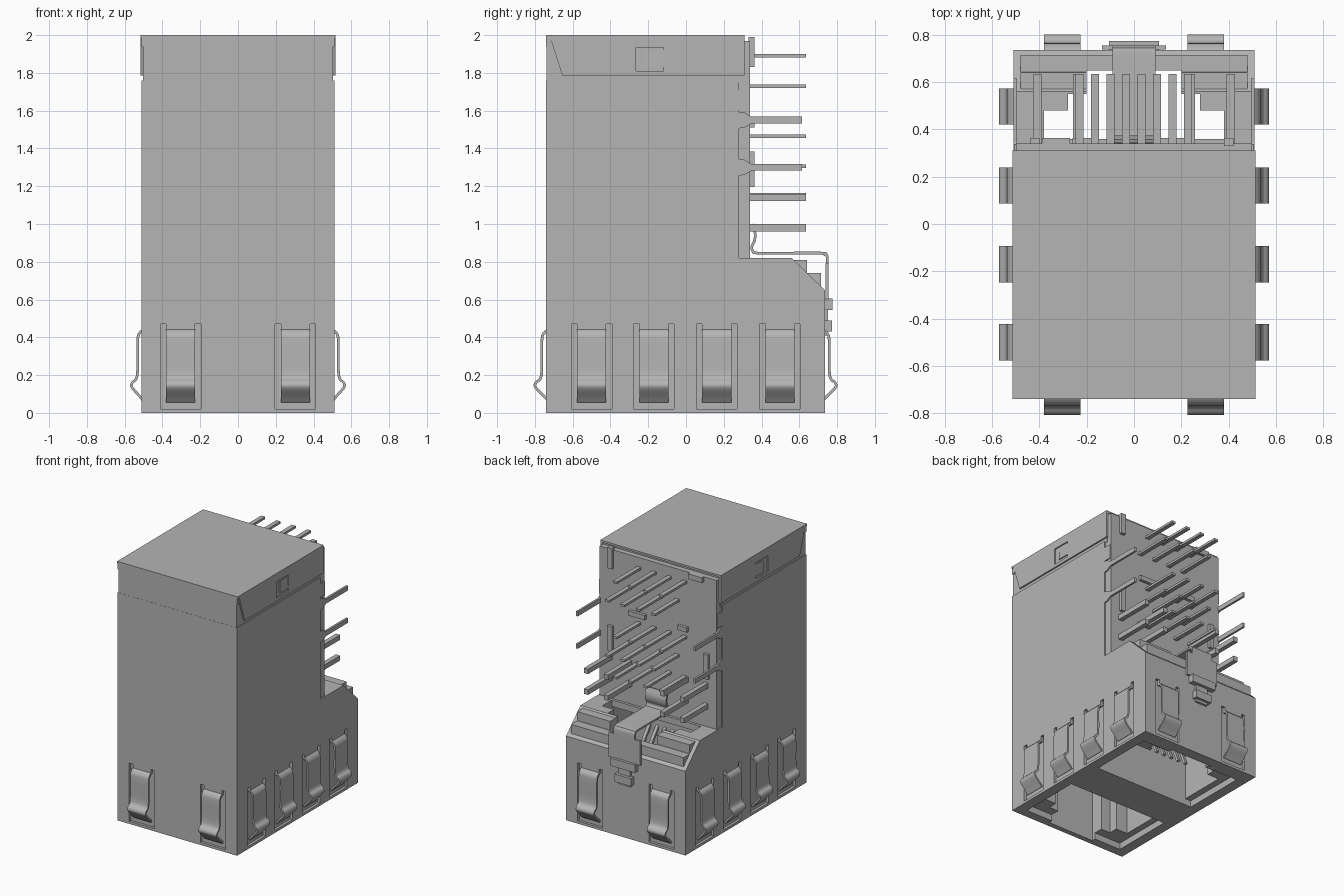
import bpy, bmesh
from mathutils import Vector

old = bpy.data.objects.get("Cube")
if old:
    bpy.data.objects.remove(old, do_unlink=True)

# One metal grey for the whole part
grey = bpy.data.materials.new("plain grey")
grey.use_nodes = True
grey.diffuse_color = (0.46, 0.46, 0.46, 1)
grey.node_tree.nodes["Principled BSDF"].inputs["Base Color"].default_value = (0.46, 0.46, 0.46, 1)


def prism(name, pts, axis, lo, hi):
    """Extrude a 2D outline along an axis; pts are the other two coordinates in order."""
    def place(p, t):
        c = list(p)
        c.insert("xyz".index(axis), t)
        return c
    bm = bmesh.new()
    face = bm.faces.new([bm.verts.new(place(p, lo)) for p in pts])
    out = bmesh.ops.extrude_face_region(bm, geom=[face])
    shift = Vector(place((0, 0), hi - lo))
    bmesh.ops.translate(bm, vec=shift, verts=[v for v in out["geom"] if isinstance(v, bmesh.types.BMVert)])
    bmesh.ops.recalc_face_normals(bm, faces=bm.faces)
    mesh = bpy.data.meshes.new(name)
    bm.to_mesh(mesh)
    bm.free()
    mesh.materials.append(grey)
    obj = bpy.data.objects.new(name, mesh)
    bpy.context.collection.objects.link(obj)
    return obj


def box(name, x, y, z):
    return prism(name, [(x[0], y[0]), (x[1], y[0]), (x[1], y[1]), (x[0], y[1])], "z", *z)


def cut(cutter, *targets):
    for t in targets:
        bpy.ops.object.select_all(action="DESELECT")
        bpy.context.view_layer.objects.active = t
        t.select_set(True)
        m = t.modifiers.new("cut", "BOOLEAN")
        m.operation, m.solver, m.object = "DIFFERENCE", "EXACT", cutter
        bpy.ops.object.modifier_apply(modifier=m.name)
    bpy.data.objects.remove(cutter, do_unlink=True)


def smooth_path(path, steps=4):
    p = [Vector(q) for q in path]
    p = [p[0]] + p + [p[-1]]
    res = []
    for a, b, c, d in zip(p, p[1:], p[2:], p[3:]):
        for i in range(steps):
            t = i / steps
            res.append(0.5 * (2 * b + (c - a) * t + (2 * a - 5 * b + 4 * c - d) * t * t
                              + (3 * b - a - 3 * c + d) * t ** 3))
    return res + [p[-1]]


def ribbon(name, path, axis, lo, hi, thick=0.014, rounded=True):
    """Bent sheet-metal strip following a 2D path."""
    p = smooth_path(path) if rounded else [Vector(q) for q in path]
    left, right = [], []
    for i, q in enumerate(p):
        d = (p[min(i + 1, len(p) - 1)] - p[max(i - 1, 0)]).normalized()
        n = Vector((-d.y, d.x)) * thick / 2
        left.append(q + n)
        right.append(q - n)
    obj = prism(name, left + right[::-1], axis, lo, hi)
    bpy.ops.object.select_all(action="DESELECT")
    bpy.context.view_layer.objects.active = obj
    obj.select_set(True)
    if rounded:
        bpy.ops.object.shade_smooth_by_angle(angle=0.7)
    return obj


# Shield body, rear insert and ledge
W, FRONT, BACK = 0.51, -0.74, 0.735
body = prism("shield_body", [(FRONT, 0), (FRONT, 1.76), (0.28, 1.76), (0.28, 0.82),
                             (0.56, 0.82), (BACK, 0.65), (BACK, 0)], "x", -W, W)
ledge = prism("ledge_insert", [(0.5, 0.6), (0.5, 0.81), (0.64, 0.81), (0.64, 0.74),
                               (0.715, 0.74), (0.715, 0.6)], "x", -0.48, 0.48)
insert = box("rear_insert", (-0.5, 0.5), (0.2, 0.34), (0.8, 1.97))
box("upper_body", (-0.503, 0.503), (FRONT + 0.001, 0.3), (1.75, 1.99))
box("top_plate", (-0.515, 0.515), (FRONT, 0.31), (1.985, 2))

# Port openings in the underside, each with a stepped latch notch
for far, near, s in ((0.62, 0.115, 1), (-0.67, -0.18, -1)):
    cut(box("cutter", (-0.43, 0.43), sorted((far, near)), (-0.1, 0.05)), body)
    edge = far - s * 0.14
    notch = [(0.38, near), (0.38, edge), (0.28, edge), (0.28, edge + s * 0.07),
             (0.2, edge + s * 0.07), (0.2, edge + s * 0.17)]
    outline = notch + [(-x, y) for x, y in notch[::-1]]
    if s > 0:
        cut(prism("cutter", outline, "z", -0.1, 0.77), body)
        rear = [(x, max(y, 0.36)) for x, y in outline]
        cut(prism("cutter", rear, "z", 0.4, 1), body, ledge)
    else:
        cut(prism("cutter", outline, "z", -0.1, 0.75), body)
    # Spring contacts inside the port
    for i in range(8):
        x = (i - 3.5) * 0.066
        ribbon("port_contact", [(near - s * 0.02, 0.6), (near + s * 0.06, 0.5), (near + s * 0.18, 0.2)],
               "x", x - 0.012, x + 0.012, 0.02, False)

# Grounding springs in their windows on all four sides
SPRING = [(-0.01, 0.44), (0.012, 0.42), (0.021, 0.38), (0.023, 0.2),
          (0.05, 0.16), (0.051, 0.135), (0.012, 0.09), (-0.012, 0.06)]


def window(c):
    half = [(0.107, 0.02), (0.107, 0.47), (0.077, 0.47), (0.077, 0.43)]
    return [(c + a, z) for a, z in half] + [(c - a, z) for a, z in half[::-1]]


for s in (-1, 1):
    for c in (-0.5, -0.17, 0.163, 0.497):
        cut(prism("cutter", window(c), "x", *sorted((s * 0.49, s * 0.6))), body)
        ribbon("side_spring", [(s * (W + d), z) for d, z in SPRING], "y", c - 0.077, c + 0.077)
    for c in (-0.304, 0.304):
        wall = BACK if s > 0 else FRONT
        cut(prism("cutter", window(c), "y", *sorted((wall - s * 0.02, wall + s * 0.1))), body)
        ribbon("end_spring", [(wall + s * d * 1.1, z) for d, z in SPRING], "x", c - 0.077, c + 0.077)

# Folded cap sides with a latch window and tab, and the crease below
for s in (-1, 1):
    side = prism("cap_side", [(-0.72, 1.99), (-0.655, 1.785), (0.31, 1.785), (0.31, 1.99)],
                 "x", *sorted((s * 0.497, s * 0.515)))
    cut(box("cutter", sorted((s * 0.506, s * 0.6)), (-0.265, -0.12), (1.81, 1.935)), side)
    prism("cap_latch_tab", [(0.5, 1.83), (0.5, 1.92), (0.511, 1.92), (0.514, 1.83)] if s > 0 else
          [(-0.5, 1.83), (-0.5, 1.92), (-0.511, 1.92), (-0.514, 1.83)], "y", -0.22, -0.12)
    box("cap_front_tab", sorted((s * 0.5, s * 0.51)), (FRONT, -0.715), (1.94, 1.99))
    # Shield solder legs on the rear side edges
    for z in (1.55, 1.3):
        prism("shield_leg", [(0.27, z - 0.045), (0.31, z - 0.04), (0.345, z - 0.018), (0.615, z - 0.018),
                             (0.615, z + 0.018), (0.345, z + 0.018), (0.31, z + 0.04), (0.27, z + 0.045)],
              "x", *sorted((s * 0.494, s * 0.51)))
    box("rear_side_edge", sorted((s * 0.49, s * 0.507)), (0.27, 0.338), (1.6, 1.71))

# Rear signal pins: staggered rows of four
for row, z in enumerate((1.89, 1.73, 1.465, 1.305, 1.155)):
    for i in range(4):
        x = (-0.23 + (row % 2) * 0.066) + i * 0.131
        box("signal_pin", (x - 0.017, x + 0.017), (0.3, 0.635), (z - 0.009, z + 0.009))

# Heavier lower pins
for x in (-0.41, -0.24, 0.24, 0.41):
    for z in (0.98, 1.14):
        box("lamp_pin", (x - 0.018, x + 0.018), (0.3, 0.635), (z - 0.019, z + 0.019))

# Standoffs on the rear face
for x, z, w, h in ((0.4, 1.91, 0.02, 0.08), (-0.33, 1.95, 0.06, 0.02), (0.17, 1.53, 0.07, 0.018),
                   (-0.22, 1.53, 0.04, 0.018), (0.4, 1.29, 0.02, 0.095), (-0.42, 1.29, 0.02, 0.095)):
    box("rear_standoff", (x - w, x + w), (0.33, 0.363), (z - h, z + h))

# Rear strap bent over the ledge and down the back
ribbon("rear_strap", [(0.35, 1.0), (0.366, 0.95), (0.362, 0.91), (0.348, 0.88), (0.355, 0.855),
                      (0.38, 0.846), (0.55, 0.846), (0.72, 0.846), (0.742, 0.838), (0.748, 0.81),
                      (0.748, 0.7), (0.748, 0.55)], "x", -0.09, 0.09)
box("strap_plate", (-0.135, 0.135), (0.738, 0.755), (0.6, 0.79))
box("strap_upper_hook", (-0.105, 0.105), (0.73, 0.775), (0.545, 0.605))
box("strap_tail", (-0.05, 0.05), (0.73, 0.752), (0.41, 0.56))
box("strap_lower_hook", (-0.07, 0.07), (0.73, 0.773), (0.43, 0.49))
